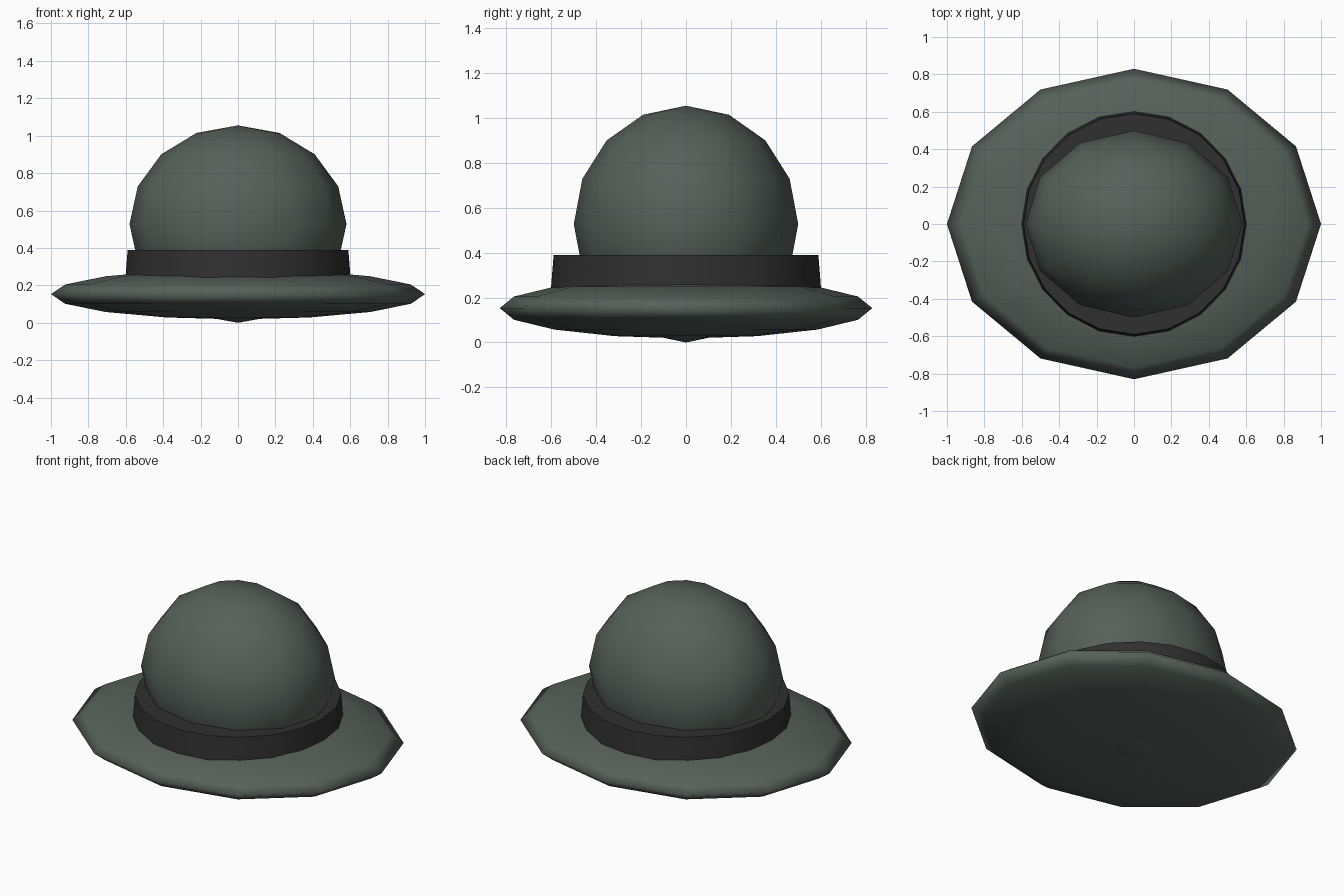
import bpy, math

if "Cube" in bpy.data.objects:
    bpy.data.objects.remove(bpy.data.objects["Cube"])


def make_material(name, rgb):
    m = bpy.data.materials.new(name)
    m.diffuse_color = (*rgb, 1)
    m.use_nodes = True
    m.node_tree.nodes["Principled BSDF"].inputs["Base Color"].default_value = m.diffuse_color
    return m


felt = make_material("grey green felt", (0.093, 0.117, 0.104))
ribbon = make_material("dark ribbon", (0.029, 0.029, 0.029))


def finish(name, mat, angle):
    ob = bpy.context.object
    ob.name = name
    ob.data.materials.append(mat)
    bpy.ops.object.transform_apply(location=False, rotation=True, scale=True)
    bpy.ops.object.shade_smooth_by_angle(angle=math.radians(angle))
    return ob


def ellipsoid(name, z, radii):
    bpy.ops.mesh.primitive_uv_sphere_add(segments=12, ring_count=8, radius=1, location=(0, 0, z))
    bpy.context.object.scale = radii
    return finish(name, felt, 180)


# Flattened brim and full dome whose lower pole just pokes through the brim
ellipsoid("brim", 0.153, (1.0, 0.83, 0.135))
ellipsoid("crown", 0.5275, (0.58, 0.5, 0.5275))

# Slightly tapered, capped band around the crown
bpy.ops.mesh.primitive_cone_add(vertices=20, radius1=0.605, radius2=0.59, depth=0.19,
                                location=(0, 0, 0.295))
finish("hat_band", ribbon, 40)
